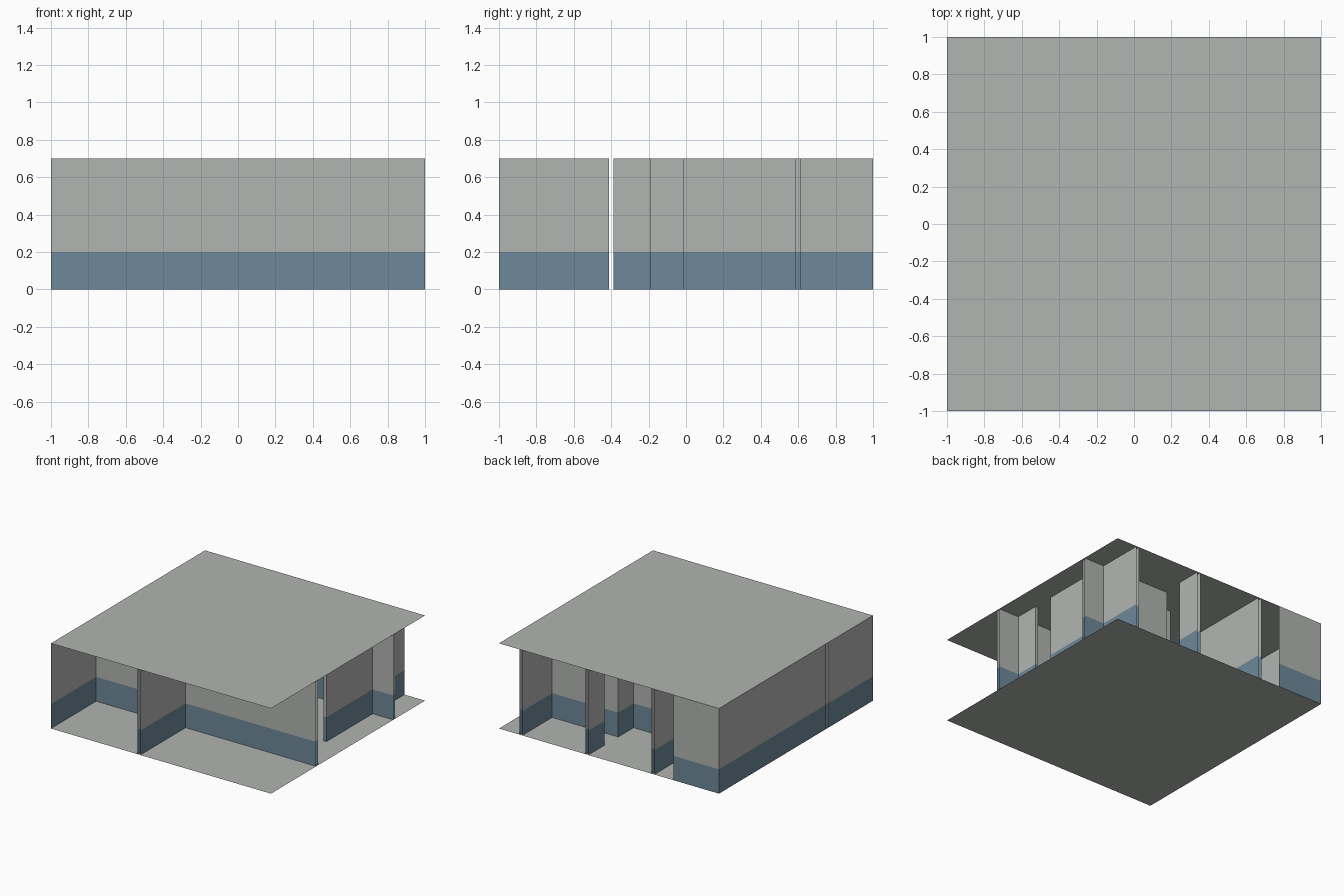
import bpy
import bmesh

cube = bpy.data.objects.get("Cube")
if cube:
    bpy.data.objects.remove(cube, do_unlink=True)

HEIGHT = 0.7      # room height
DADO = 0.2        # top of the painted lower band
HALF = 0.0125     # half the partition thickness


def make_material(name, rgb):
    mat = bpy.data.materials.new(name)
    mat.use_nodes = True
    color = (*rgb, 1.0)
    mat.diffuse_color = color
    bsdf = mat.node_tree.nodes["Principled BSDF"]
    bsdf.inputs["Base Color"].default_value = color
    bsdf.inputs["Roughness"].default_value = 0.9
    return mat


GREY = make_material("pale grey plaster", (0.44, 0.46, 0.44))
BLUE = make_material("slate blue paint", (0.155, 0.25, 0.32))


def finish(name, bm):
    mesh = bpy.data.meshes.new(name)
    bm.to_mesh(mesh)
    bm.free()
    mesh.materials.append(GREY)
    mesh.materials.append(BLUE)
    obj = bpy.data.objects.new(name, mesh)
    bpy.context.collection.objects.link(obj)
    return obj


def panel(bm, a, b):
    """Upright sheet from a to b, blue below the dado line and grey above."""
    for low, high, slot in ((0, DADO, 1), (DADO, HEIGHT, 0)):
        ring = [(*a, low), (*b, low), (*b, high), (*a, high)]
        face = bm.faces.new([bm.verts.new(p) for p in ring])
        face.material_index = slot


def sheet_wall(name, a, b):
    bm = bmesh.new()
    panel(bm, a, b)
    return finish(name, bm)


def partition(name, axis, at, start, end, cap_start=False, cap_end=False):
    """Hollow two-sided wall running along an axis, with optional closed ends."""
    def pt(along, across):
        return (along, across) if axis == "x" else (across, along)
    bm = bmesh.new()
    lo, hi = at - HALF, at + HALF
    panel(bm, pt(start, lo), pt(end, lo))
    panel(bm, pt(end, hi), pt(start, hi))
    if cap_start:
        panel(bm, pt(start, hi), pt(start, lo))
    if cap_end:
        panel(bm, pt(end, lo), pt(end, hi))
    bmesh.ops.remove_doubles(bm, verts=bm.verts, dist=0.0001)
    if axis == "y":
        bmesh.ops.reverse_faces(bm, faces=bm.faces)
    return finish(name, bm)


# Floor and ceiling sheets
for name, z, flip in (("floor", 0, False), ("ceiling", HEIGHT, False)):
    bm = bmesh.new()
    corners = [(-1, -1, z), (1, -1, z), (1, 1, z), (-1, 1, z)]
    bm.faces.new([bm.verts.new(c) for c in corners])
    finish(name, bm)

# Outer walls, broken where the long partition meets the edge
sheet_wall("side_wall_front", (-1, -0.4 - HALF), (-1, -1))
sheet_wall("side_wall_back", (-1, 1), (-1, -0.4 + HALF))
sheet_wall("back_wall", (-0.6 + HALF, 1), (-1, 1))

# Front rooms
partition("long_partition", "x", -0.4, -1, 1)
partition("front_divider", "y", -0.2, -1, -0.4 - HALF)

# Side wall of the main room, with a doorway
partition("main_wall_near", "y", 0.8, -0.4 + HALF, -0.2 + HALF, cap_end=True)
partition("main_wall_far", "y", 0.8, 0 - HALF, 0.6 - HALF, cap_start=True)

# Small back room
partition("small_room_front", "x", 0.6, 0.2 - HALF, 1, cap_start=True)
partition("small_room_side", "y", 0.8, 0.6 + HALF, 1)
partition("small_room_door_wall", "y", 0.2, 0.8 - HALF, 1, cap_start=True)

# Entrance hall
partition("hall_side", "y", 0.2, 0.4 + HALF, 0.6 - HALF)
partition("hall_return", "x", 0.4, 0 - HALF, 0.2 + HALF, cap_start=True, cap_end=True)
partition("hall_long_wall", "y", -0.4, -0.4 + HALF, 1)
